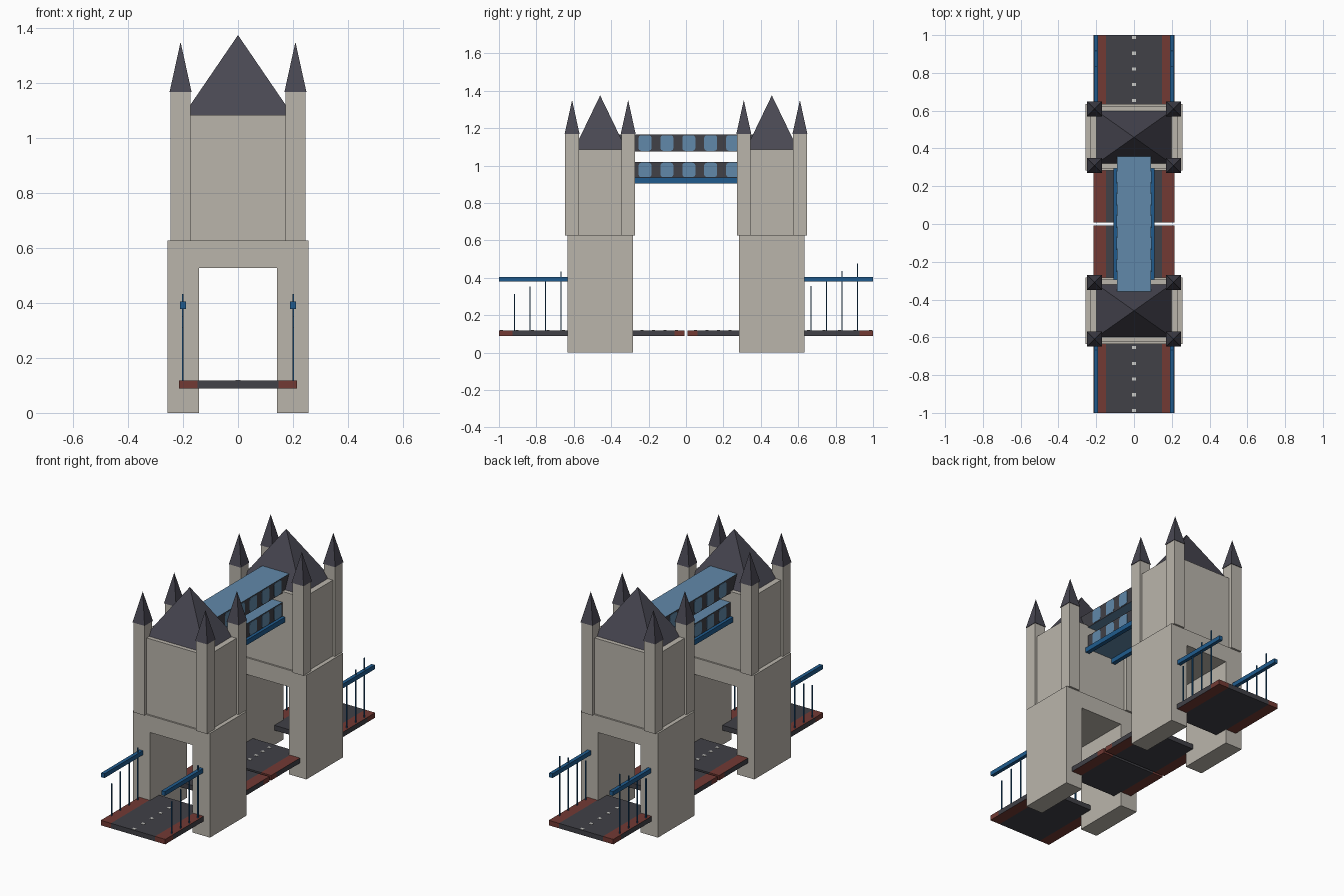
import bpy, bmesh
from mathutils import Vector

cube = bpy.data.objects.get("Cube")
if cube:
    bpy.data.objects.remove(cube, do_unlink=True)


def material(name, color):
    m = bpy.data.materials.new(name)
    m.use_nodes = True
    rgba = (*color, 1)
    m.diffuse_color = rgba
    bsdf = m.node_tree.nodes["Principled BSDF"]
    bsdf.inputs["Base Color"].default_value = rgba
    bsdf.inputs["Roughness"].default_value = 0.8
    return m


STONE = material("pale stone", (0.49, 0.46, 0.41))
SLATE = material("dark slate", (0.066, 0.064, 0.085))
ROAD = material("asphalt", (0.052, 0.052, 0.063))
RED = material("brick red", (0.17, 0.042, 0.034))
BLUE = material("strong blue", (0.014, 0.105, 0.27))
GLASS = material("light blue", (0.12, 0.25, 0.40))
WHITE = material("road white", (0.6, 0.6, 0.57))


def finish(name, bm, *mats):
    bmesh.ops.recalc_face_normals(bm, faces=bm.faces)
    mesh = bpy.data.meshes.new(name)
    bm.to_mesh(mesh)
    bm.free()
    for m in mats:
        mesh.materials.append(m)
    obj = bpy.data.objects.new(name, mesh)
    bpy.context.collection.objects.link(obj)
    return obj


def box_mesh(lo, hi):
    bm = bmesh.new()
    bmesh.ops.create_cube(bm, size=1)
    lo, hi = Vector(lo), Vector(hi)
    for v in bm.verts:
        v.co = (lo + hi) / 2 + v.co * (hi - lo)
    return bm


def box(name, lo, hi, mat):
    return finish(name, box_mesh(lo, hi), mat)


def pyramid(name, x, y, half_x, half_y, z0, z1):
    bm = bmesh.new()
    base = [bm.verts.new((x + sx * half_x, y + sy * half_y, z0))
            for sx, sy in ((-1, -1), (1, -1), (1, 1), (-1, 1))]
    tip = bm.verts.new((x, y, z1))
    bm.faces.new(base)
    for i in range(4):
        bm.faces.new((base[i], base[(i + 1) % 4], tip))
    return finish(name, bm, SLATE)


def prism(name, points, offset, mat):
    """Extrude a flat outline by an offset vector."""
    bm = bmesh.new()
    face = bm.faces.new([bm.verts.new(p) for p in points])
    ext = bmesh.ops.extrude_face_region(bm, geom=[face])
    verts = [e for e in ext["geom"] if isinstance(e, bmesh.types.BMVert)]
    bmesh.ops.translate(bm, verts=verts, vec=offset)
    return finish(name, bm, mat)


def deck(name, y0, y1):
    """Road slab with red margins on each face."""
    bm = box_mesh((-0.215, y0, 0.088), (0.215, y1, 0.118))
    margin, mid = 0.16 * (y1 - y0), (y0 + y1) / 2
    half = (y1 - y0) / 2 - margin
    for s in (-1, 1):
        for co, no in (((s * 0.147, 0, 0), (1, 0, 0)), ((0, mid + s * half, 0), (0, 1, 0))):
            geom = bm.verts[:] + bm.edges[:] + bm.faces[:]
            bmesh.ops.bisect_plane(bm, geom=geom, plane_co=co, plane_no=no)
    bm.normal_update()
    for f in bm.faces:
        c = f.calc_center_median()
        if abs(f.normal.x) > 0.5:
            f.material_index = int(abs(c.y - mid) > half)
        else:
            f.material_index = int(abs(c.x) > 0.147)
    finish(name, bm, ROAD, RED)


# Towers
ARCH = [(-0.257, 0), (-0.142, 0), (-0.142, 0.527), (0.142, 0.527),
        (0.142, 0), (0.257, 0), (0.257, 0.628), (-0.257, 0.628)]
for side, label in ((-1, "front"), (1, "back")):
    cy = side * 0.459
    prism(label + "_tower_archway", [(x, cy - 0.175, z) for x, z in ARCH], (0, 0.35, 0), STONE)
    box(label + "_tower_body", (-0.232, cy - 0.165, 0.628), (0.232, cy + 0.165, 1.085), STONE)
    pyramid(label + "_tower_roof", 0, cy, 0.198, 0.14, 1.085, 1.375)
    for sx in (-1, 1):
        for sy in (-1, 1):
            x, y = sx * 0.209, cy + sy * 0.15
            box(label + "_turret", (x - 0.037, y - 0.037, 0.626),
                (x + 0.037, y + 0.037, 1.17), STONE)
            pyramid(label + "_turret_spire", x, y, 0.04, 0.04, 1.168, 1.35)

    # Road decks, outer span and lifting leaf
    ends = sorted((side * 0.55, side))
    deck(label + "_outer_deck", *ends)
    deck(label + "_lifting_leaf", *sorted((side * 0.008, side * 0.345)))
    dashes = [0.987 - 0.083 * k for k in range(5)] + [0.05 + 0.062 * k for k in range(5)]
    for d in dashes:
        box(label + "_road_dash", (-0.01, side * d - 0.008, 0.117),
            (0.01, side * d + 0.008, 0.12), WHITE)

    # Handrails with rods that climb toward the back
    for sx in (-1, 1):
        x = sx * 0.201
        rail = sorted((side * 0.6, side))
        box(label + "_handrail", (x - 0.011, rail[0], 0.379), (x + 0.011, rail[1], 0.405), BLUE)
        first_y, first_z = (-0.917, 0.312) if side < 0 else (0.668, 0.355)
        for k in range(4):
            y, top = first_y + 0.083 * k, first_z + 0.0405 * k
            box(label + "_rail_rod", (x - 0.003, y - 0.003, 0.11), (x + 0.003, y + 0.003, top), BLUE)


# High walkways with rounded windows
def walkway(name, z0, z1):
    bm = box_mesh((-0.09, -0.38, z0), (0.09, 0.38, z1))
    bm.normal_update()
    for f in bm.faces:
        f.material_index = int(abs(f.normal.z) > 0.5)
    finish(name, bm, ROAD, GLASS)
    w, h, c = 0.035, (z1 - z0) / 2 - 0.005, 0.014
    zc = (z0 + z1) / 2
    corners = [(w - c, -h), (w - c * 0.3, -h + c * 0.3), (w, -h + c)]
    right = corners + [(a, -b) for a, b in reversed(corners)]
    outline = right + [(-a, b) for a, b in reversed(right)]
    for sx in (-1, 1):
        for k in range(-2, 3):
            yc = 0.015 + 0.117 * k
            pts = [(sx * 0.088, yc + a, zc + b) for a, b in outline]
            prism(name + "_window", pts, (sx * 0.004, 0, 0), GLASS)


walkway("upper_walkway", 1.074, 1.167)
walkway("lower_walkway", 0.933, 1.02)
for sx in (-1, 1):
    xs = sorted((sx * 0.082, sx * 0.108))
    box("walkway_beam", (xs[0], -0.3, 0.905), (xs[1], 0.3, 0.935), BLUE)
